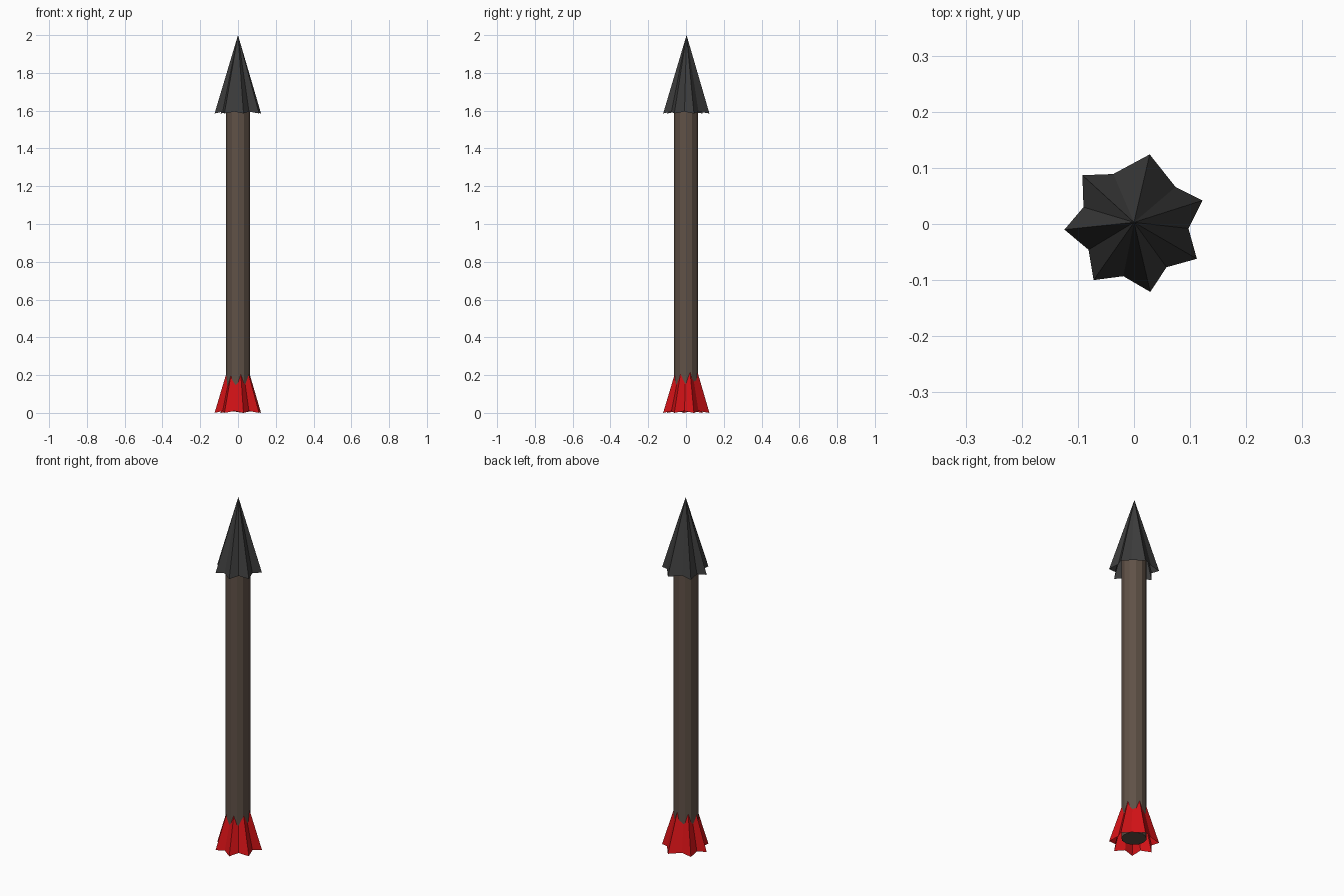
import bpy, bmesh, math

if "Cube" in bpy.data.objects:
    bpy.data.objects.remove(bpy.data.objects["Cube"])


def material(name, rgb):
    m = bpy.data.materials.new(name)
    m.diffuse_color = (*rgb, 1)
    m.use_nodes = True
    m.node_tree.nodes["Principled BSDF"].inputs["Base Color"].default_value = m.diffuse_color
    return m


def add_object(name, bm, mat):
    bmesh.ops.recalc_face_normals(bm, faces=bm.faces[:])
    me = bpy.data.meshes.new(name)
    bm.to_mesh(me)
    bm.free()
    ob = bpy.data.objects.new(name, me)
    bpy.context.collection.objects.link(ob)
    me.materials.append(mat)
    return ob


# Irregular seven-pointed star outline, alternating ridge tips and valleys
STAR = [(0.028, 0.124), (-0.037, 0.089), (-0.092, 0.087), (-0.09, 0.03),
        (-0.124, -0.01), (-0.081, -0.046), (-0.072, -0.1), (-0.019, -0.093),
        (0.029, -0.121), (0.058, -0.077), (0.112, -0.062), (0.097, -0.008),
        (0.122, 0.042), (0.074, 0.066)]


def fluted_cone(name, base_z, height, mat):
    # open-bottomed cone; valleys sit slightly higher than the tips
    bm = bmesh.new()
    apex = bm.verts.new((0, 0.003, base_z + height))
    ring = [bm.verts.new((x, y, base_z + 0.01 * (i % 2)))
            for i, (x, y) in enumerate(STAR)]
    for a, b in zip(ring, ring[1:] + ring[:1]):
        bm.faces.new((a, b, apex))
    return add_object(name, bm, mat)


# Arrow head and the matching tail flights, whose tip hides in the shaft
fluted_cone("arrow_head", 1.585, 0.415, material("dark_iron", (0.045, 0.045, 0.045)))
fluted_cone("tail_flights", 0.0, 0.415, material("red", (0.65, 0.006, 0.008)))

# Shaft
bm = bmesh.new()
bmesh.ops.create_cone(bm, cap_ends=True, segments=12, radius1=0.064,
                      radius2=0.064, depth=1.63)
bmesh.ops.translate(bm, verts=bm.verts[:], vec=(0, 0, 0.03 + 1.63 / 2))
add_object("shaft", bm, material("brown_wood", (0.115, 0.082, 0.062)))
